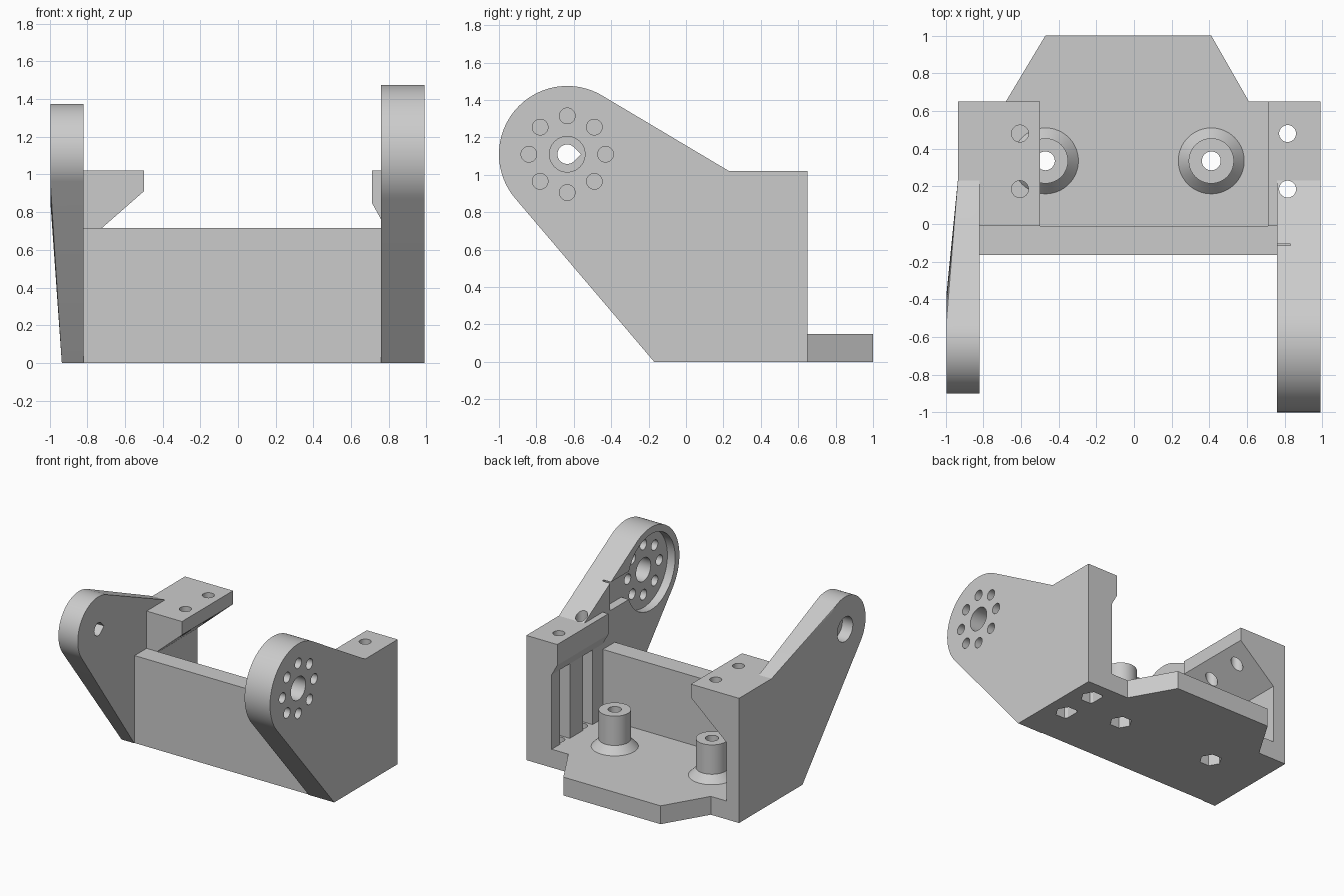
import bpy, bmesh
from math import cos, sin, pi

cube = bpy.data.objects.get("Cube")
if cube:
    bpy.data.objects.remove(cube)

grey = bpy.data.materials.new("plain_grey")
grey.use_nodes = True
GREY = (0.6, 0.6, 0.6, 1)
grey.diffuse_color = GREY
grey.node_tree.nodes["Principled BSDF"].inputs["Base Color"].default_value = GREY


def make(name, bm):
    bmesh.ops.recalc_face_normals(bm, faces=bm.faces)
    mesh = bpy.data.meshes.new(name)
    bm.to_mesh(mesh)
    bm.free()
    mesh.materials.append(grey)
    obj = bpy.data.objects.new(name, mesh)
    bpy.context.collection.objects.link(obj)
    return obj


def circle(a, b, r, n=64):
    return [(a + r * cos(2 * pi * i / n), b + r * sin(2 * pi * i / n)) for i in range(n)]


def place(points, axis, t):
    """Put 2D points on the plane at t along the axis."""
    return [{"x": (t, a, b), "y": (a, t, b), "z": (a, b, t)}[axis] for a, b in points]


def loft(name, rings):
    bm = bmesh.new()
    loops = [[bm.verts.new(p) for p in ring] for ring in rings]
    for low, high in zip(loops, loops[1:]):
        for i in range(len(low)):
            bm.faces.new((low[i - 1], low[i], high[i], high[i - 1]))
    bm.faces.new(loops[0])
    bm.faces.new(loops[-1])
    return make(name, bm)


def prism(name, points, axis, lo, hi):
    return loft(name, [place(points, axis, lo), place(points, axis, hi)])


def box(name, x, y, z):
    return prism(name, [(x[0], y[0]), (x[1], y[0]), (x[1], y[1]), (x[0], y[1])], "z", *z)


def hull(name, points):
    bm = bmesh.new()
    for p in points:
        bm.verts.new(p)
    res = bmesh.ops.convex_hull(bm, input=bm.verts)
    loose = {v for v in res["geom_interior"] + res["geom_unused"] if isinstance(v, bmesh.types.BMVert)}
    bmesh.ops.delete(bm, geom=list(loose), context="VERTS")
    bmesh.ops.dissolve_limit(bm, angle_limit=0.005, verts=bm.verts, edges=bm.edges)
    return make(name, bm)


def combine(target, others, operation):
    for other in others:
        bpy.context.view_layer.objects.active = target
        mod = target.modifiers.new("join", "BOOLEAN")
        mod.operation, mod.solver, mod.object = operation, "EXACT", other
        bpy.ops.object.modifier_apply(modifier=mod.name)
        bpy.data.objects.remove(other)
    return target


PIVOT = (-0.635, 1.11)
SCREW_Y = (0.185, 0.48)
FRONT, BACK, TOP = -0.01, 0.65, 1.02
ARM_ROOT = [(-0.17, 0), (0.23, TOP)]
SIDE = [(-0.17, 0), (BACK, 0), (BACK, TOP), (0.23, TOP)]


def bracket(name, radius, inner, tip_x, root_x, ledge_profile):
    """Side plate, rounded arm and top ledge as one solid."""
    disc = circle(*PIVOT, radius, 96)
    arm = hull("arm", place(disc, "x", inner) + place(disc, "x", tip_x)
               + place(ARM_ROOT, "x", inner) + place(ARM_ROOT, "x", root_x))
    plate = prism(name, SIDE, "x", inner, root_x)
    ledge = prism("ledge", ledge_profile, "y", FRONT, BACK)
    return combine(plate, [arm, ledge], "UNION")


def screw(x, y, r, lo, hi):
    return prism("cutter", circle(x, y, r, 32), "z", lo, hi)


def nut_pocket(x, y):
    return prism("cutter", circle(x, y, 0.085, 6), "z", -0.1, 0.1)


# Tall bracket with horn recess, bolt circle and screw channels
tall = bracket("tall_bracket", 0.365, 0.76, 0.99, 0.99,
               [(0.71, TOP), (0.71, 0.85), (0.76, 0.76), (0.8, 0.76), (0.8, TOP)])
cuts = [prism("cutter", circle(*PIVOT, 0.31), "x", 0.7, 0.83),
        box("cutter", (0.7, 0.83), (PIVOT[0], -0.105), (0.995, 1.225)),
        prism("cutter", circle(*PIVOT, 0.095, 48), "x", 0.6, 1.2)]
for a, b in circle(*PIVOT, 0.205, 8):
    cuts.append(prism("cutter", circle(a, b, 0.042, 32), "x", 0.6, 1.2))
for y in SCREW_Y:
    cuts += [screw(0.815, y, 0.045, -0.1, 1.2), nut_pocket(0.815, y),
             box("cutter", (0.7, 0.87), (y - 0.063, y + 0.063), (0.15, 0.76))]
combine(tall, cuts, "DIFFERENCE")

# Short bracket with flared arm, pointed pivot hole and wide ledge
short = bracket("short_bracket", 0.265, -0.82, -0.995, -0.935,
                [(-0.5, TOP), (-0.5, 0.91), (-0.82, 0.63), (-0.86, 0.63), (-0.86, TOP)])
a, b = PIVOT
drop = [p for p in circle(a, b, 0.052, 48) if p[0] < a + 0.037]
drop = [p for p in drop if p[1] >= b] + [p for p in drop if p[1] < b] + [(a + 0.073, b)]
cuts = [prism("cutter", drop, "x", -1.2, -0.7),
        prism("cutter", circle(a, b, 0.1, 48), "x", -1.2, -0.9)]
cuts += [screw(-0.605, y, 0.045, 0.5, 1.2) for y in SCREW_Y]
combine(short, cuts, "DIFFERENCE")

# Floor plate with tapered tongue and two flared standoffs
floor = prism("floor_plate", [(-0.82, FRONT), (0.76, FRONT), (0.76, BACK), (0.61, BACK),
                              (0.41, 1), (-0.47, 1), (-0.68, BACK), (-0.82, BACK)], "z", 0, 0.15)
posts, cuts = [], []
for x in (-0.47, 0.41):
    steps = [(0.175, 0.12), (0.175, 0.15), (0.12, 0.21), (0.12, 0.45)]
    posts.append(loft("standoff", [place(circle(x, 0.335, r), "z", z) for r, z in steps]))
    cuts += [screw(x, 0.335, 0.05, -0.1, 0.6), nut_pocket(x, 0.335)]
combine(floor, posts, "UNION")
combine(floor, cuts, "DIFFERENCE")

# Front wall
wall = box("front_wall", (-0.82, 0.76), (-0.165, FRONT), (0, 0.715))

# Smooth the round surfaces, keep edges crisp
for obj in (tall, short, floor, wall):
    bpy.ops.object.select_all(action="DESELECT")
    obj.select_set(True)
    bpy.context.view_layer.objects.active = obj
    bpy.ops.object.shade_smooth_by_angle(angle=0.4)
